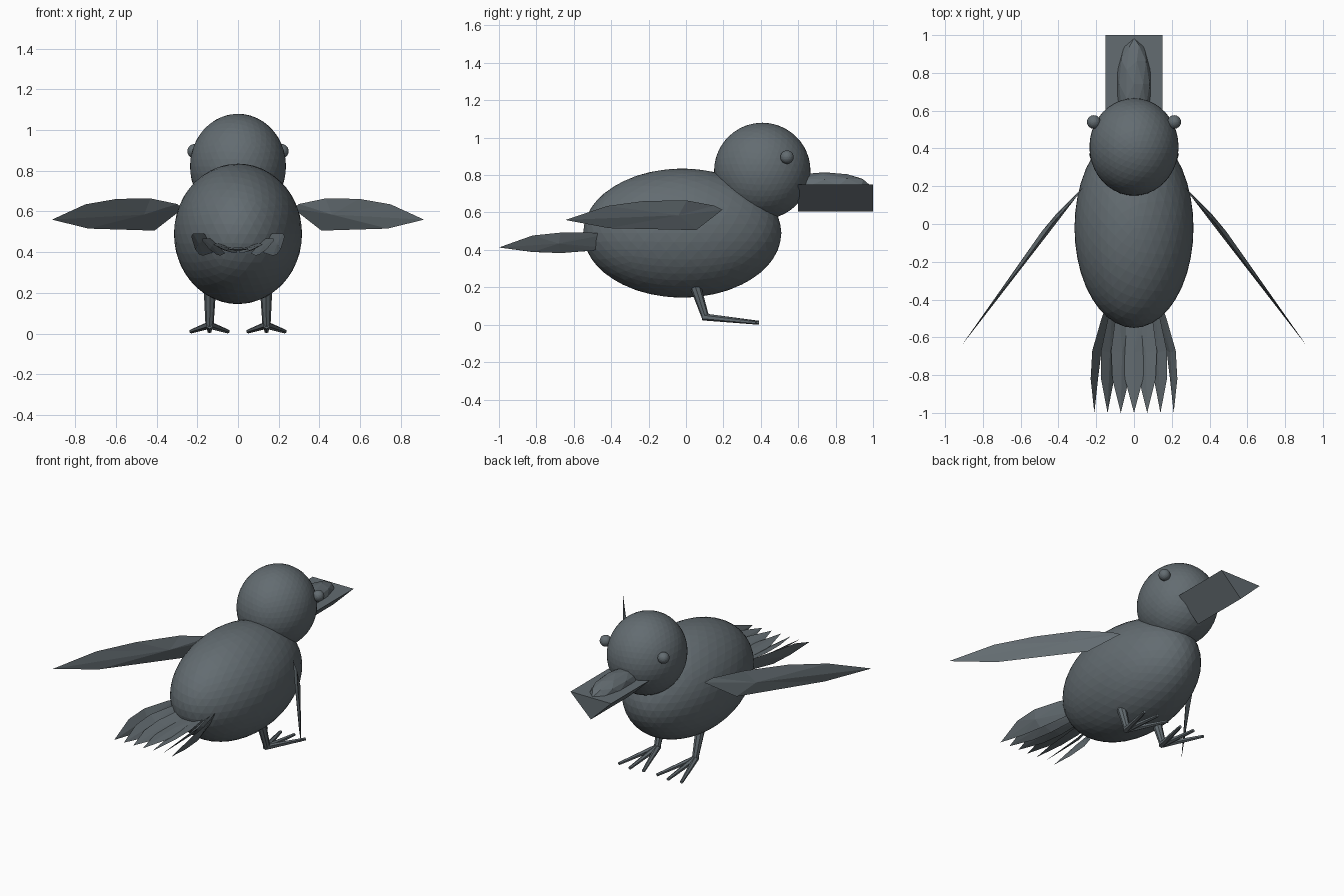
import bpy, bmesh, math
from mathutils import Vector, Matrix

if "Cube" in bpy.data.objects:
    bpy.data.objects.remove(bpy.data.objects["Cube"])

slate = bpy.data.materials.new("slate grey")
slate.diffuse_color = (0.125, 0.15, 0.165, 1)
slate.use_nodes = True
slate.node_tree.nodes["Principled BSDF"].inputs["Base Color"].default_value = slate.diffuse_color


def finish(name, bm):
    bmesh.ops.recalc_face_normals(bm, faces=bm.faces)
    me = bpy.data.meshes.new(name)
    bm.to_mesh(me)
    bm.free()
    me.materials.append(slate)
    ob = bpy.data.objects.new(name, me)
    bpy.context.collection.objects.link(ob)
    return ob


def ellipsoid(name, centre, radii, sub):
    bm = bmesh.new()
    m = Matrix.Translation(centre) @ Matrix.Diagonal((*radii, 1))
    bmesh.ops.create_icosphere(bm, subdivisions=sub, radius=1, matrix=m)
    return finish(name, bm)


def rod(name, a, b, r1, r2, sides=8):
    a, b = Vector(a), Vector(b)
    bm = bmesh.new()
    m = Matrix.Translation((a + b) / 2) @ (b - a).to_track_quat('Z', 'Y').to_matrix().to_4x4()
    bmesh.ops.create_cone(bm, cap_ends=True, segments=sides, radius1=r1, radius2=r2,
                          depth=(b - a).length, matrix=m)
    return finish(name, bm)


def blade(name, outline, centre, offset):
    """Thin lens-shaped blade: an outline fanned to a raised centre on both sides."""
    bm = bmesh.new()
    ring = [bm.verts.new(p) for p in outline]
    for sign in (1, -1):
        mid = bm.verts.new(Vector(centre) + sign * Vector(offset))
        for i, v in enumerate(ring):
            bm.faces.new((v, ring[(i + 1) % len(ring)], mid))
    return finish(name, bm)


# Body and head
ellipsoid("body", (0, -0.02, 0.49), (0.315, 0.53, 0.345), 4)
ellipsoid("head", (0, 0.408, 0.822), (0.236, 0.258, 0.258), 4)

# Beak: rounded upper half on a V-shaped lower half
ellipsoid("upper_beak", (0, 0.74, 0.745), (0.092, 0.245, 0.07), 2)
bm = bmesh.new()
tri = [bm.verts.new((x, 0.6, z)) for x, z in ((-0.15, 0.75), (0.15, 0.75), (0, 0.605))]
cap = bm.faces.new(tri)
ext = bmesh.ops.extrude_face_region(bm, geom=[cap], use_keep_orig=True)
bmesh.ops.translate(bm, vec=(0, 0.4, 0),
                    verts=[v for v in ext["geom"] if isinstance(v, bmesh.types.BMVert)])
finish("lower_beak", bm)

# Paired parts
wing = [(0.27, 0.195, 0.615), (0.30, 0.15, 0.637), (0.43, 0.005, 0.664), (0.595, -0.22, 0.662),
        (0.75, -0.42, 0.635), (0.914, -0.645, 0.56), (0.735, -0.41, 0.516), (0.41, 0.055, 0.506)]
for side, s in (("right", 1), ("left", -1)):
    ellipsoid(side + "_eye", (s * 0.213, 0.54, 0.896), (0.036,) * 3, 3)
    blade(side + "_wing", [(s * x, y, z) for x, y, z in wing],
          (s * 0.475, -0.05, 0.585), (s * 0.014, 0.010, 0))
    # Leg and three front toes
    ankle = (s * 0.14, 0.104, 0.04)
    rod(side + "_leg", (s * 0.138, 0.042, 0.23), ankle, 0.031, 0.02)
    for n, (dx, y) in enumerate(((-0.09, 0.375), (0, 0.39), (0.09, 0.375))):
        rod(f"{side}_toe_{n + 1}", (s * 0.14, 0.09, 0.042),
            (s * 0.14 + dx, y, 0.011), 0.019, 0.01, 6)

# Tail: seven feathers, each rolled further outwards from the middle
feather = [(0.04, -0.42), (0.052, -0.5), (0.06, -0.67), (0.048, -0.82), (0, -1.0),
           (-0.048, -0.82), (-0.06, -0.67), (-0.052, -0.5), (-0.04, -0.42)]
for i in range(-3, 4):
    roll = math.radians(-22 * i)
    lift = 0.0025 * i * i
    rot = Matrix.Rotation(roll, 3, 'Y')

    def place(w, y, h=0.0):
        t = min(1, max(0, (-0.42 - y) / 0.3))
        x = i * (0.043 + 0.027 * t)
        z = 0.425 - 0.012 * t + lift * max(0, min(1, (1 + y) / 0.2))
        return Vector((x, y, z)) + rot @ Vector((w, 0, h))

    blade(f"tail_feather_{i + 4}", [place(w, y) for w, y in feather],
          place(0, -0.68), rot @ Vector((0, 0, 0.008)))
